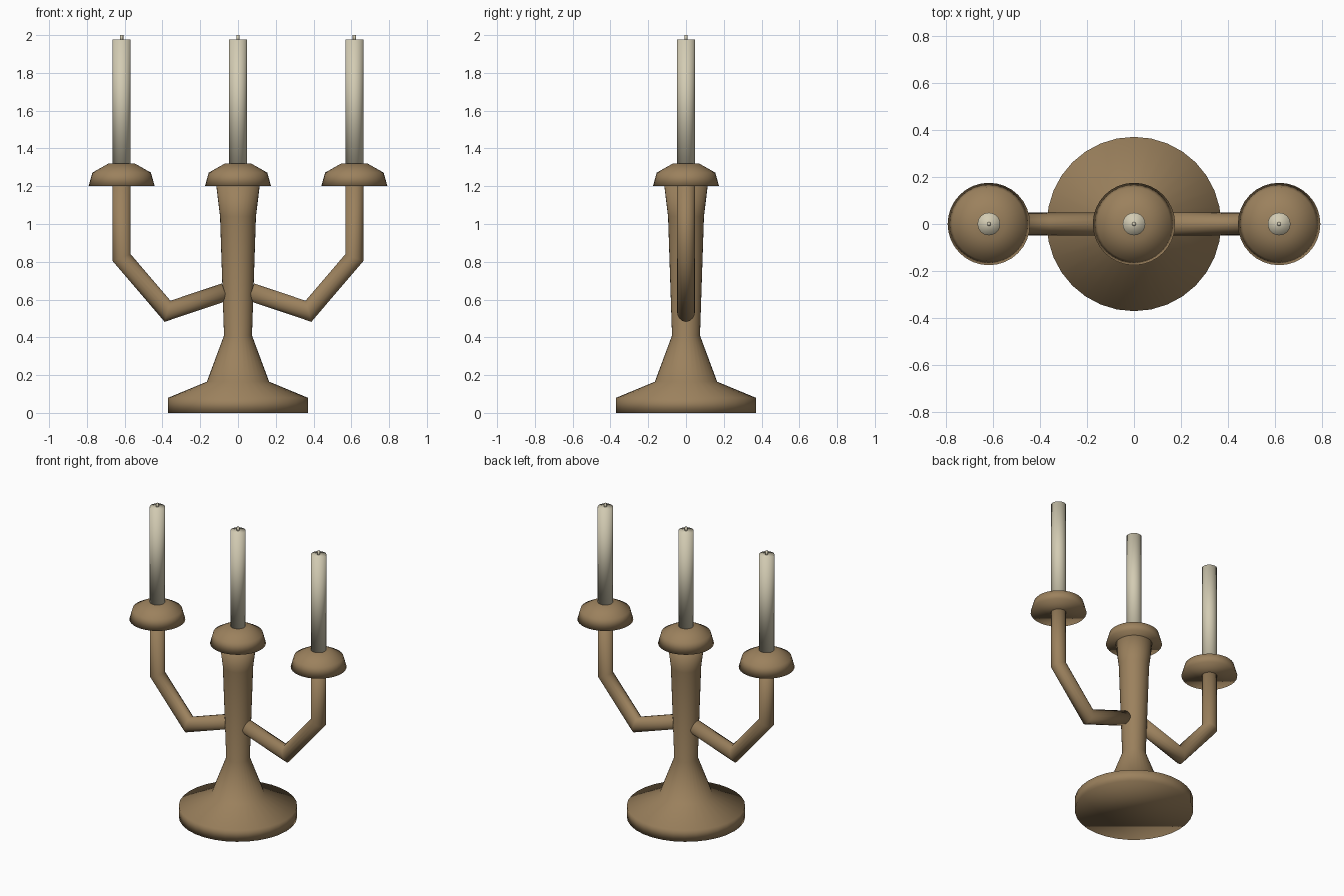
import bpy, bmesh, math
from mathutils import Vector

if "Cube" in bpy.data.objects:
    bpy.data.objects.remove(bpy.data.objects["Cube"])

ARM_X = 0.616


def material(name, rgb):
    m = bpy.data.materials.new(name)
    m.diffuse_color = (*rgb, 1)
    m.use_nodes = True
    m.node_tree.nodes["Principled BSDF"].inputs["Base Color"].default_value = m.diffuse_color
    return m


brass = material("brass", (0.33, 0.22, 0.11))
wax = material("wax", (0.65, 0.60, 0.45))


def skin(name, rings, mat):
    """Join equal-sized rings into a capped, fully smooth-shaded tube."""
    bm = bmesh.new()
    loops = [[bm.verts.new(p) for p in ring] for ring in rings]
    n = len(loops[0])
    for a, b in zip(loops, loops[1:]):
        for i in range(n):
            j = (i + 1) % n
            bm.faces.new((a[i], a[j], b[j], b[i]))
    bm.faces.new(loops[0][::-1])
    bm.faces.new(loops[-1])
    bmesh.ops.recalc_face_normals(bm, faces=bm.faces)
    for f in bm.faces:
        f.smooth = True
    me = bpy.data.meshes.new(name)
    bm.to_mesh(me)
    bm.free()
    me.materials.append(mat)
    ob = bpy.data.objects.new(name, me)
    bpy.context.collection.objects.link(ob)
    return ob


def lathe(name, profile, x, mat, n=32):
    angles = [2 * math.pi * i / n for i in range(n)]
    return skin(name, [[(x + r * math.cos(a), r * math.sin(a), z) for a in angles]
                       for r, z in profile], mat)


def arm(name, side, r=0.048, n=16):
    """Round tube along a bent path, mitred at each bend."""
    path = [Vector((side * x, 0, z)) for x, z in
            ((0.07, 0.64), (0.373, 0.538), (ARM_X, 0.822), (ARM_X, 1.21))]
    dirs = [(b - a).normalized() for a, b in zip(path, path[1:])]
    rings = []
    for i, p in enumerate(path):
        d0, d1 = dirs[max(i - 1, 0)], dirs[min(i, len(dirs) - 1)]
        t = (d0 + d1).normalized()
        wide = Vector((-t.z, 0, t.x)) * r / t.dot(d0)
        rings.append([p + wide * math.cos(a) + Vector((0, r * math.sin(a), 0))
                      for a in (2 * math.pi * k / n for k in range(n))])
    return skin(name, rings, brass)


# Base and stem
lathe("base_and_stem", [(0.37, 0), (0.37, 0.08), (0.165, 0.165), (0.074, 0.41),
                        (0.095, 1.04), (0.116, 1.21)], 0, brass)

# Side arms
arm("left_arm", -1)
arm("right_arm", 1)

# Drip cups, candles and wicks
for label, x in (("left", -ARM_X), ("centre", 0), ("right", ARM_X)):
    lathe(label + "_cup", [(0.175, 1.2), (0.155, 1.272), (0.07, 1.32)], x, brass)
    lathe(label + "_candle", [(0.048, 1.30), (0.048, 1.977)], x, wax)
    lathe(label + "_wick", [(0.009, 1.97), (0.009, 2.0)], x, wax, 8)
